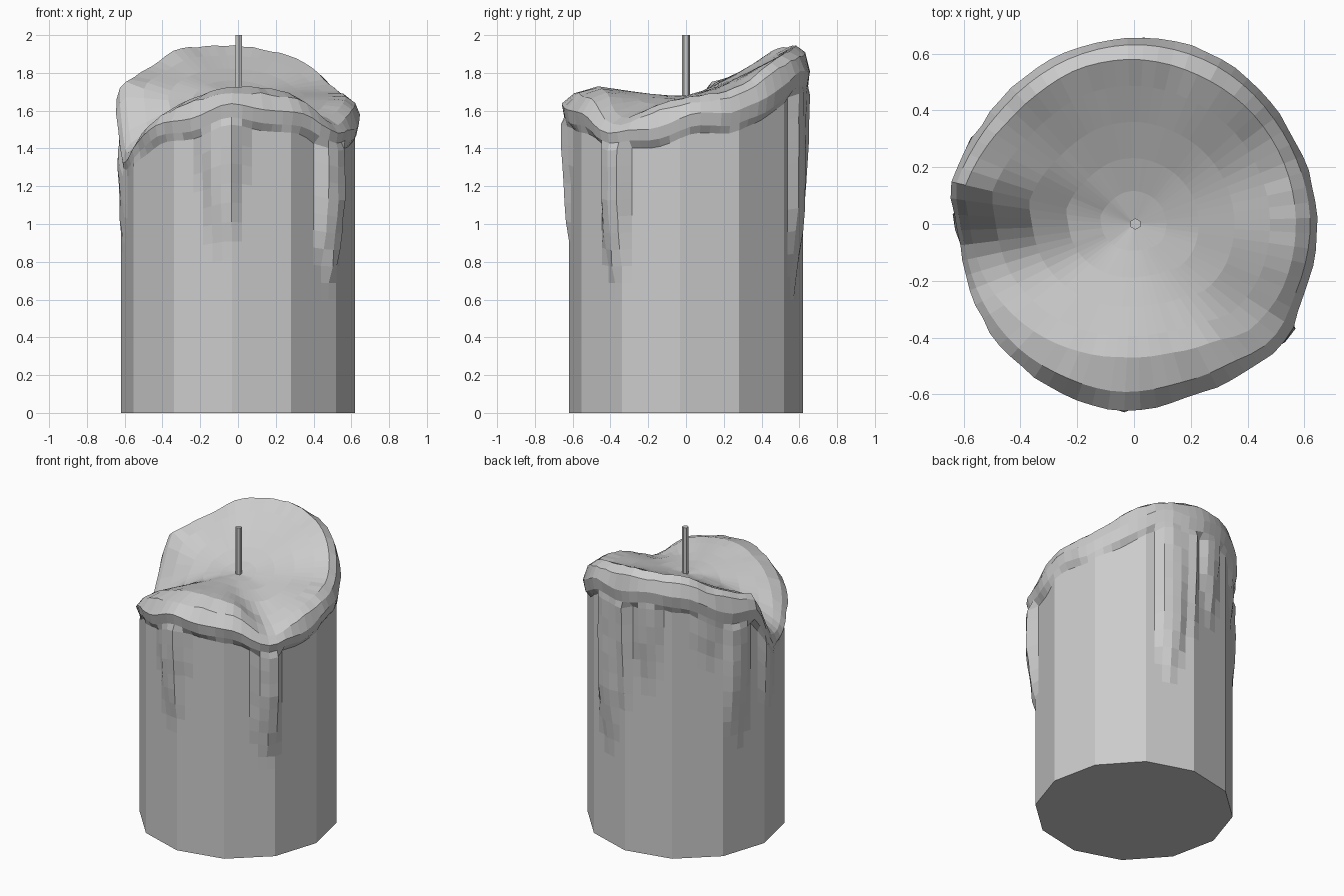
import bpy, bmesh, random
from math import sin, cos, radians

if "Cube" in bpy.data.objects:
    bpy.data.objects.remove(bpy.data.objects["Cube"])

random.seed(4)
COLS = 72      # columns around
PHASE = -3     # rotation of the 12-sided body, degrees
R = 0.62
CENTRE = 1.68  # height of the wax at the wick

# rim profile around the candle: angle, crest height, crest radius, lip radius
RIM = [(0, 1.67, .57, .648), (22, 1.70, .57, .64), (36, 1.76, .57, .64), (50, 1.85, .57, .65),
       (65, 1.905, .57, .66), (90, 1.945, .58, .66), (110, 1.94, .58, .65), (125, 1.925, .57, .645),
       (140, 1.85, .57, .64), (155, 1.79, .59, .645), (168, 1.75, .61, .66), (179, 1.54, .58, .63),
       (188, 1.41, .57, .615), (200, 1.41, .56, .62), (212, 1.52, .54, .63), (225, 1.60, .52, .64),
       (245, 1.68, .49, .645), (265, 1.73, .47, .66), (285, 1.725, .47, .64), (305, 1.69, .50, .645),
       (316, 1.60, .55, .67), (324, 1.55, .56, .675), (335, 1.59, .57, .645), (348, 1.64, .57, .645)]

# wax drips: angle, bottom height, half width in degrees, thickness
DRIPS = [(262, .88, 11, .045), (322, .68, 9.5, .065), (72, .68, 10, .055), (84, 1.0, 7, .04),
         (102, 1.2, 9, .045), (137, 1.3, 9, .03), (157, .78, 10, .045), (182, .85, 9, .02)]


def rim_at(a):
    a %= 360
    pts = RIM + [(360,) + RIM[0][1:]]
    for p, q in zip(pts, pts[1:]):
        if p[0] <= a <= q[0]:
            t = (a - p[0]) / (q[0] - p[0])
            return [u + (v - u) * t for u, v in zip(p[1:], q[1:])]


def soft_crest(a, spread):
    return sum(rim_at(a + spread * i / 4)[0] for i in range(-4, 5)) / 9


def body_radius(a):
    local = ((a - PHASE) % 30) - 15
    return R * cos(radians(15)) / cos(radians(local))


def drip_bulge(a, z):
    best = 0
    for c, bottom, half, thick in DRIPS:
        d = abs((a - c + 180) % 360 - 180)
        if z <= bottom:
            continue
        rise = min(1, (z - bottom) / 0.45)
        w = half * (0.4 + 0.6 * rise)
        if d < w:
            best = max(best, thick * rise ** 0.6 * (1 - (d / w) ** 2) ** 0.5)
    return best


def jit(s):
    return random.uniform(-s, s)


# candle body, melted lip and hollow in one surface
bm = bmesh.new()
columns = []
for k in range(COLS):
    a = PHASE + k * 360 / COLS
    t = radians(a)
    crest, rc, rl = rim_at(a)
    rb = body_radius(a)
    drop = 0.15 + 0.09 * max(0, min(1, (crest - 1.4) / 0.4))
    lip = crest - drop + .012 * sin(7 * t) + .01 * sin(11 * t + 1)
    prof = [(rb, 0), (rb, .6)]
    for i in range(1, 10):
        z = .6 + (lip - .6) * i / 9
        b = drip_bulge(a, z)
        prof.append((rb + (b + jit(.004) if b else 0), z))
    b = drip_bulge(a, lip) * .5
    prof += [(max(rl - .015, rb + b) + jit(.003), lip + .04),
             (rl + jit(.004), lip + drop * .5),
             (rl - (rl - rc) * .35, crest - .035 + jit(.005)),
             (rc, crest + jit(.004))]
    for f in (.84, .62, .4, .2):
        c = soft_crest(a, (1 - f) * 50)
        prof.append((rc * f, CENTRE + (c - CENTRE) * f ** 1.25))
    columns.append([bm.verts.new((r * cos(t), r * sin(t), z)) for r, z in prof])

top = bm.verts.new((0, 0, CENTRE))
for k in range(COLS):
    c, n = columns[k], columns[(k + 1) % COLS]
    for i in range(len(c) - 1):
        bm.faces.new((c[i], n[i], n[i + 1], c[i + 1]))
    bm.faces.new((c[-1], n[-1], top))
bm.faces.new([c[0] for c in reversed(columns)])
bmesh.ops.recalc_face_normals(bm, faces=bm.faces)
mesh = bpy.data.meshes.new("candle_wax")
bm.to_mesh(mesh)
bm.free()
bpy.context.collection.objects.link(bpy.data.objects.new("candle_wax", mesh))

# wick
bpy.ops.mesh.primitive_cylinder_add(vertices=6, radius=0.02, depth=0.36, location=(0.005, 0, 1.82))
bpy.context.object.name = "wick"
